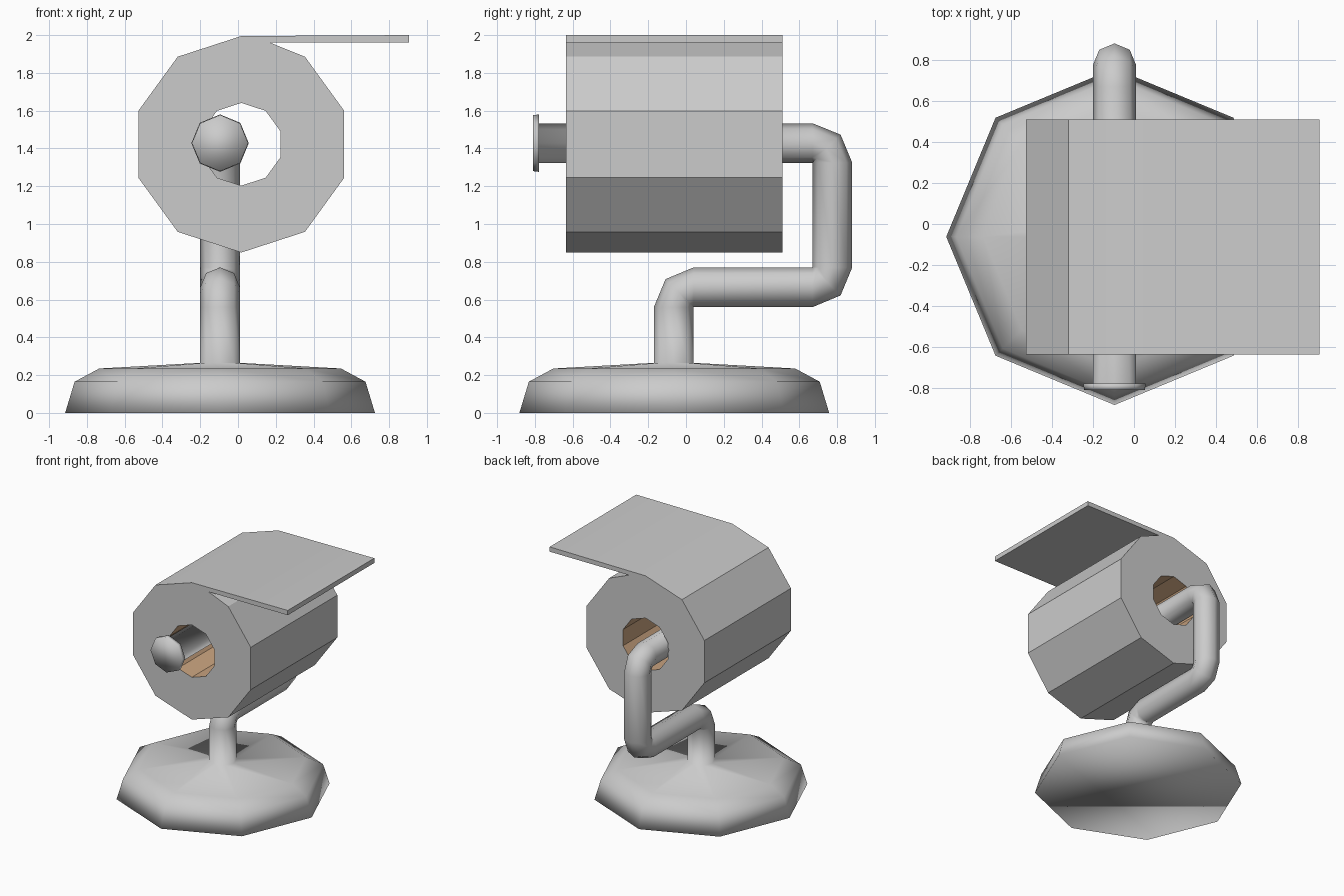
import bpy, bmesh
from math import sin, cos, pi, radians

if "Cube" in bpy.data.objects:
    bpy.data.objects.remove(bpy.data.objects["Cube"])


def finish(name, bm, angle=None):
    me = bpy.data.meshes.new(name)
    bm.to_mesh(me)
    bm.free()
    ob = bpy.data.objects.new(name, me)
    bpy.context.collection.objects.link(ob)
    bpy.ops.object.select_all(action='DESELECT')
    ob.select_set(True)
    bpy.context.view_layer.objects.active = ob
    if angle is None:
        for p in me.polygons:
            p.use_smooth = True
    elif angle > 0:
        bpy.ops.object.shade_smooth_by_angle(angle=radians(angle))
    return ob


# Stand: weighted base, bent rod and end stop, one eight-sided loft
# each ring: y, z, direction in the yz plane (degrees), radius
rings = [
    (-0.062, 0.0, 90, 0.82), (-0.062, 0.165, 90, 0.77), (-0.062, 0.235, 90, 0.64),
    (-0.065, 0.265, 90, 0.105), (-0.065, 0.56, 90, 0.105),
    (-0.034, 0.634, 45, 0.105), (0.04, 0.665, 0, 0.105),
    (0.67, 0.665, 0, 0.105), (0.744, 0.696, 45, 0.105), (0.775, 0.77, 90, 0.105),
    (0.775, 1.325, 90, 0.105), (0.744, 1.399, 135, 0.105), (0.67, 1.428, 180, 0.105),
    (-0.778, 1.428, 180, 0.105), (-0.778, 1.428, 180, 0.152), (-0.81, 1.428, 180, 0.148),
]
bm = bmesh.new()
loops = []
for y, z, deg, r in rings:
    t = radians(deg)
    loops.append([bm.verts.new((-0.095 + r * cos(i * pi / 4),
                                y - sin(t) * r * sin(i * pi / 4),
                                z + cos(t) * r * sin(i * pi / 4))) for i in range(8)])
for a, b in zip(loops, loops[1:]):
    for i in range(8):
        j = (i + 1) % 8
        bm.faces.new((a[i], a[j], b[j], b[i]))
bm.faces.new(loops[0])
bm.faces.new(loops[-1])
bmesh.ops.recalc_face_normals(bm, faces=bm.faces)
finish("stand", bm)

# Roll: ten-sided, first vertex at the top, going towards +x
N, CX, CZ = 10, 0.0175, 1.422
Y0, Y1 = -0.635, 0.51


def circle(r):
    return [(CX + r * sin(2 * pi * i / N), CZ + r * cos(2 * pi * i / N)) for i in range(N)]


def row(bm, pts, y):
    return [bm.verts.new((x, y, z)) for x, z in pts]


outer, inner = circle(0.573), circle(0.219)
flap = [(0.905, 2.0), (0.905, 1.96), (0.17, 1.96)]   # loose sheet profile
bm = bmesh.new()
ends = [(row(bm, outer, y), row(bm, inner, y), row(bm, flap, y)) for y in (Y0, Y1)]
for o, n, f in ends:
    for i in range(N):
        j = (i + 1) % N
        bm.faces.new((o[i], o[j], n[j], n[i]))
    bm.faces.new((o[0], f[0], f[1], f[2], o[1]))
# outside skin follows the loose sheet out and back
skins = [[e[0][0]] + e[2] + e[0][1:] for e in ends]
M = len(skins[0])
for i in range(M):
    j = (i + 1) % M
    bm.faces.new((skins[0][i], skins[0][j], skins[1][j], skins[1][i]))
bmesh.ops.recalc_face_normals(bm, faces=bm.faces)
# the skin is open at the hole, so make sure the front faces -y
for f in bm.faces:
    c = f.calc_center_median()
    if abs(c.y - Y0) < 1e-4:
        if f.normal.y > 0:
            bmesh.ops.reverse_faces(bm, faces=bm.faces[:])
        break
finish("paper_roll", bm, 30)

# Cardboard core lining the hole, facing inwards
bm = bmesh.new()
a, b = row(bm, inner, Y0), row(bm, inner, Y1)
for i in range(N):
    j = (i + 1) % N
    f = bm.faces.new((a[i], a[j], b[j], b[i]))
    f.normal_update()
    c = f.calc_center_median()
    if f.normal.x * (c.x - CX) + f.normal.z * (c.z - CZ) > 0:
        f.normal_flip()
core = finish("cardboard_core", bm, 0)
brown = bpy.data.materials.new("cardboard")
brown.diffuse_color = (0.6, 0.38, 0.22, 1)
brown.use_nodes = True
brown.node_tree.nodes["Principled BSDF"].inputs["Base Color"].default_value = brown.diffuse_color
core.data.materials.append(brown)
